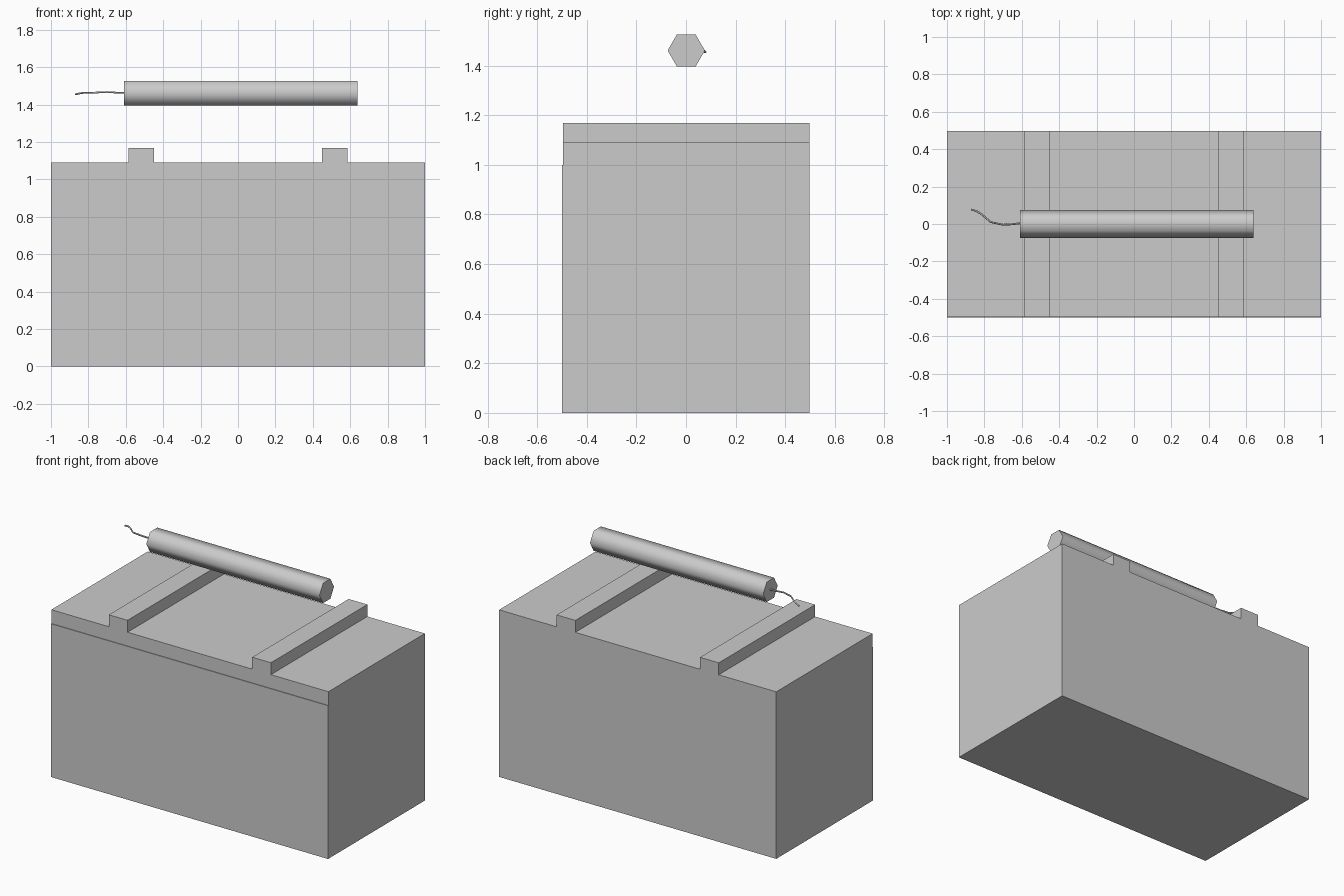
import bpy, bmesh
from math import radians, pi
from mathutils import Matrix

if "Cube" in bpy.data.objects:
    bpy.data.objects.remove(bpy.data.objects["Cube"])


def make_object(name, bm):
    bmesh.ops.recalc_face_normals(bm, faces=bm.faces)
    mesh = bpy.data.meshes.new(name)
    bm.to_mesh(mesh)
    bm.free()
    obj = bpy.data.objects.new(name, mesh)
    bpy.context.collection.objects.link(obj)
    return obj


def extrude_y(name, profile, y0, y1):
    """Extrude an x/z outline from y0 to y1."""
    bm = bmesh.new()
    face = bm.faces.new([bm.verts.new((x, y0, z)) for x, z in profile])
    out = bmesh.ops.extrude_face_region(bm, geom=[face], use_keep_orig=True)
    verts = [g for g in out["geom"] if isinstance(g, bmesh.types.BMVert)]
    bmesh.ops.translate(bm, verts=verts, vec=(0, y1 - y0, 0))
    return make_object(name, bm)


def smooth(obj, degrees):
    bpy.ops.object.select_all(action="DESELECT")
    obj.select_set(True)
    bpy.context.view_layer.objects.active = obj
    bpy.ops.object.shade_smooth_by_angle(angle=radians(degrees))


# Crate body
extrude_y("crate_body", [(-1, 0), (1, 0), (1, 1), (-1, 1)], -0.5, 0.498)

# Lid with two raised battens, right half outline mirrored to the left
half = [(1, 1), (1, 1.09), (0.585, 1.09), (0.585, 1.168), (0.45, 1.168), (0.45, 1.09)]
extrude_y("crate_lid", half + [(-x, z) for x, z in reversed(half)], -0.496, 0.498)

# Six-sided stick floating above the lid
bm = bmesh.new()
bmesh.ops.create_cone(bm, cap_ends=True, segments=6, radius1=0.075, radius2=0.075, depth=1.25,
                      matrix=Matrix.Translation((0.015, 0.001, 1.461))
                      @ Matrix.Rotation(pi / 2, 4, "Y"))
# Turn the hexagon so its flats face up and down
if max(v.co.z for v in bm.verts) > 1.53:
    bmesh.ops.rotate(bm, verts=bm.verts, cent=(0.015, 0.001, 1.461),
                     matrix=Matrix.Rotation(pi / 6, 3, "X"))
stick = make_object("stick", bm)
smooth(stick, 70)

# Wavy fuse: thin tube along a short path
path = [(-0.60, 0.005, 1.464), (-0.65, -0.001, 1.464), (-0.70, -0.004, 1.467),
        (-0.765, 0.010, 1.464), (-0.815, 0.052, 1.464), (-0.84, 0.068, 1.461),
        (-0.87, 0.078, 1.455)]
curve = bpy.data.curves.new("fuse_path", "CURVE")
curve.dimensions = "3D"
curve.bevel_depth = 0.005
curve.bevel_resolution = 1
curve.use_fill_caps = True
spline = curve.splines.new("POLY")
spline.points.add(len(path) - 1)
for point, co in zip(spline.points, path):
    point.co = (*co, 1)
fuse = bpy.data.objects.new("fuse", curve)
bpy.context.collection.objects.link(fuse)
